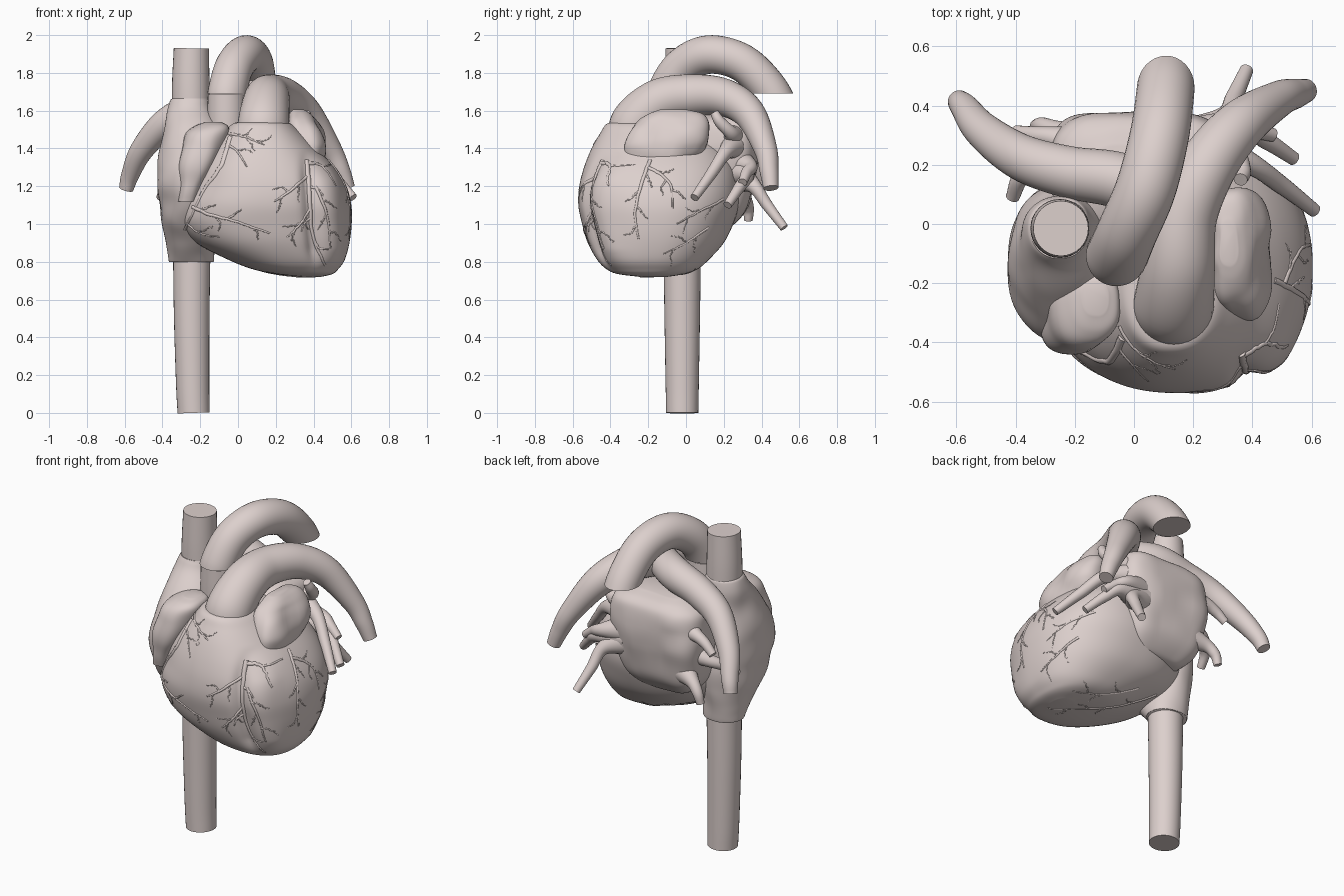
import bpy, bmesh, math, random
from mathutils import Vector, noise
from mathutils.bvhtree import BVHTree

if "Cube" in bpy.data.objects:
    bpy.data.objects.remove(bpy.data.objects["Cube"])

random.seed(4)
flesh = bpy.data.materials.new("pale_flesh")
flesh.diffuse_color = (.72, .63, .61, 1)
flesh.use_nodes = True
flesh.node_tree.nodes["Principled BSDF"].inputs["Base Color"].default_value = flesh.diffuse_color


def spline(rows, n):
    """Smooth samples through points of any dimension."""
    p = [Vector(r) for r in rows]
    p = [2 * p[0] - p[1]] + p + [2 * p[-1] - p[-2]]
    out = []
    for i in range(1, len(p) - 2):
        a, b, c, d = p[i - 1:i + 3]
        for k in range(n):
            t = k / n
            out.append(0.5 * (2 * b + (c - a) * t + (2 * a - 5 * b + 4 * c - d) * t * t
                              + (3 * b - a - 3 * c + d) * t ** 3))
    return out + [p[-2]]


def skin(rings):
    bm = bmesh.new()
    vs = [[bm.verts.new(c) for c in r] for r in rings]
    m = len(vs[0])
    for a, b in zip(vs, vs[1:]):
        for i in range(m):
            j = (i + 1) % m
            bm.faces.new((a[i], a[j], b[j], b[i]))
    return bm


def finish(bm, name, angle=50):
    bmesh.ops.holes_fill(bm, edges=[e for e in bm.edges if e.is_boundary], sides=0)
    bmesh.ops.recalc_face_normals(bm, faces=bm.faces)
    me = bpy.data.meshes.new(name)
    bm.to_mesh(me)
    bm.free()
    me.materials.append(flesh)
    ob = bpy.data.objects.new(name, me)
    bpy.context.collection.objects.link(ob)
    bpy.ops.object.select_all(action='DESELECT')
    ob.select_set(True)
    bpy.context.view_layer.objects.active = ob
    bpy.ops.object.shade_smooth_by_angle(angle=math.radians(angle))
    return ob


def tube_mesh(rows, sides=32, n=8):
    """Round tube along (x, y, z, radius) rows."""
    s = spline(rows, n)
    c = [v.to_3d() for v in s]
    rings, side, old = [], None, None
    for i, p in enumerate(c):
        t = (c[min(i + 1, len(c) - 1)] - c[max(i - 1, 0)]).normalized()
        side = t.orthogonal().normalized() if old is None else old.rotation_difference(t) @ side
        old, up = t, t.cross(side)
        rings.append([p + s[i][3] * (side * math.cos(a) + up * math.sin(a))
                      for a in (2 * math.pi * k / sides for k in range(sides))])
    return skin(rings)


def tube(name, rows, sides=32, n=8):
    return finish(tube_mesh(rows, sides, n), name)


def organ(name, rows, power=2.3, rough=0.0, sides=72, shape=None):
    """Stack of rounded sections given as (z, xmin, xmax, ymin, ymax)."""
    rings = []
    for z, x0, x1, y0, y1 in spline(rows, 7):
        ring = []
        for k in range(sides):
            a = 2 * math.pi * k / sides
            ca, sa = math.cos(a), math.sin(a)
            v = Vector(((x0 + x1) / 2 + (x1 - x0) / 2 * math.copysign(abs(ca) ** (2 / power), ca),
                        (y0 + y1) / 2 + (y1 - y0) / 2 * math.copysign(abs(sa) ** (2 / power), sa), z))
            out = Vector((ca, sa, 0))
            v += out * rough * noise.noise(v * 7)
            ring.append(v + out * shape(v) if shape else v)
        rings.append(ring)
    return finish(skin(rings), name)


# Ventricles, with the groove between the two chambers
def groove(v):
    gx = 0.37 + 0.08 * (1.3 - v.z)
    fade = max(0, min(1, (-v.y - 0.2) * 6)) * max(0, min(1, (1.4 - v.z) * 6, (v.z - 0.74) * 8))
    return fade * (-0.03 * math.exp(-((v.x - gx) / 0.035) ** 2)
                   + 0.02 * math.exp(-((v.x - gx - 0.1) / 0.06) ** 2))


ventricles = organ("ventricles", [
    (.72, .33, .44, -.24, -.10), (.735, .20, .50, -.36, -.01), (.76, .08, .53, -.42, .06),
    (.81, -.05, .565, -.47, .12), (.9, -.22, .59, -.52, .20), (1.0, -.30, .602, -.55, .25),
    (1.1, -.30, .60, -.57, .28), (1.2, -.26, .572, -.565, .28), (1.3, -.22, .51, -.54, .26),
    (1.4, -.15, .42, -.50, .20), (1.48, -.08, .34, -.455, .10), (1.53, -.03, .28, -.42, 0),
    (1.545, .03, .22, -.36, -.1)], shape=groove, sides=128)

# Atria and their ear-shaped pouches
right_atrium = organ("right_atrium", [
    (.80, -.36, -.135, -.12, .085), (.81, -.365, -.13, -.13, .09), (.9, -.38, -.12, -.21, .10),
    (1.0, -.405, -.12, -.30, .12), (1.1, -.415, -.10, -.36, .13), (1.2, -.428, -.08, -.40, .13),
    (1.3, -.425, -.06, -.39, .13), (1.4, -.41, -.05, -.34, .12), (1.5, -.39, -.08, -.25, .10),
    (1.6, -.375, -.13, -.16, .10), (1.65, -.362, -.145, -.125, .095), (1.665, -.35, -.15, -.115, .085)],
    power=2.1, rough=0.01)
organ("right_auricle", [
    (1.12, -.32, -.22, -.40, -.25), (1.2, -.32, -.18, -.43, -.2), (1.3, -.32, -.12, -.44, -.15),
    (1.4, -.30, -.075, -.43, -.15), (1.48, -.27, -.05, -.41, -.15), (1.52, -.22, -.055, -.37, -.16),
    (1.54, -.17, -.09, -.31, -.2)], power=2.5, rough=0.015, sides=40)
organ("left_atrium", [
    (.98, -.1, .10, .08, .20), (1.0, -.17, .17, .03, .26), (1.1, -.25, .25, -.05, .335),
    (1.25, -.28, .29, -.05, .365), (1.4, -.28, .31, -.05, .38), (1.5, -.27, .30, -.05, .37),
    (1.55, -.22, .27, 0, .33), (1.58, -.14, .2, .08, .26)], power=4, rough=0.012)
organ("left_auricle", [
    (1.31, .31, .41, -.335, -.22), (1.325, .29, .44, -.345, -.1), (1.355, .27, .46, -.345, .06),
    (1.42, .26, .465, -.335, .10), (1.5, .26, .445, -.31, .11), (1.55, .26, .41, -.26, .10),
    (1.585, .27, .37, -.19, .07), (1.605, .29, .34, -.13, .0)], power=2.6, rough=0.03, sides=40)

# Great veins
tube("lower_great_vein", [(-.235, -.02, 0, .085), (-.24, -.02, .15, .088), (-.245, -.02, .5, .094),
                          (-.245, -.02, .85, .099)])
tube("upper_great_vein", [(-.25, -.015, 1.6, .1), (-.25, -.015, 1.75, .099), (-.247, -.015, 1.93, .093)])

# Aorta: root, then arch cut level at its far end
tube("aorta_root", [(-.06, -.1, 1.4, .1), (-.06, -.1, 1.55, .102), (-.06, -.1, 1.685, .1)])
arch = tube_mesh([(-.065, -.11, 1.6, .104), (-.055, -.1, 1.7, .104), (-.02, -.02, 1.83, .102),
                  (.04, .12, 1.897, .102), (.085, .295, 1.855, .1), (.105, .437, 1.72, .098),
                  (.11, .52, 1.57, .095)])
bmesh.ops.bisect_plane(arch, geom=arch.verts[:] + arch.edges[:] + arch.faces[:],
                       plane_co=(0, 0, 1.69), plane_no=(0, 0, -1), clear_outer=True)
finish(arch, "aorta_arch")

# Lung arteries, and the collar the trunk rises from
tube("left_lung_artery", [
    (.13, -.27, 1.42, .135), (.135, -.265, 1.53, .136), (.15, -.14, 1.645, .124), (.17, .03, 1.68, .112),
    (.25, .2, 1.67, .1), (.36, .335, 1.585, .085), (.485, .42, 1.4, .062), (.545, .44, 1.28, .05),
    (.58, .45, 1.19, .04)])
tube("lung_artery_collar", [(.132, -.25, 1.4, .175), (.132, -.255, 1.48, .157), (.134, -.26, 1.515, .142)])
tube("right_lung_artery", [
    (.15, .03, 1.67, .09), (-.03, .14, 1.66, .095), (-.22, .175, 1.61, .088), (-.38, .225, 1.535, .078),
    (-.51, .315, 1.39, .062), (-.57, .39, 1.26, .048), (-.592, .415, 1.185, .038)])

# Lung veins
veins = {
    "left_lung_vein": [
        [(.2, .25, 1.46), (.33, .24, 1.48), (.365, .18, 1.54), (.36, .15, 1.59)],
        [(.2, .27, 1.42), (.38, .21, 1.38), (.5, .13, 1.26), (.61, .045, 1.14)],
        [(.2, .28, 1.27), (.37, .32, 1.25), (.45, .28, 1.19), (.54, .22, 1.1)],
        [(.2, .28, 1.25), (.31, .36, 1.2), (.34, .43, 1.1), (.38, .52, .98)],
        [(.2, .28, 1.32), (.33, .34, 1.3), (.4, .32, 1.27), (.47, .3, 1.22)]],
    "right_lung_vein": [
        [(-.15, .25, 1.42), (-.27, .29, 1.41), (-.34, .3, 1.38), (-.40, .31, 1.33)],
        [(-.15, .22, 1.28), (-.3, .22, 1.24), (-.38, .16, 1.2), (-.41, .09, 1.14)],
        [(-.15, .26, 1.17), (-.26, .31, 1.13), (-.31, .33, 1.08), (-.33, .33, 1.02)]]}
for name, paths in veins.items():
    for i, path in enumerate(paths):
        tube(f"{name}_{i + 1}", [(*p, r) for p, r in zip(path, (.085, .04, .03, .023))], 20)

# Coronary vessels: flat paths cast onto the heart surface, with crooked twigs
verts, polys = [], []
for ob in (ventricles, right_atrium):
    base = len(verts)
    verts += [v.co.copy() for v in ob.data.vertices]
    polys += [[base + i for i in p.vertices] for p in ob.data.polygons]
surface = BVHTree.FromPolygons(verts, polys)
views = {"front": lambda a, b: ((a, -2, b), (0, 1, 0)), "side": lambda a, b: ((2, a, b), (-1, 0, 0)),
         "below": lambda a, b: ((a, b, -1), (0, 0, 1))}


def vessel(name, view, pts, radius, twigs=0):
    flat = spline(pts, 6)
    rows = []
    for i, p in enumerate(flat):
        wob = Vector((random.uniform(-1, 1), random.uniform(-1, 1))) * (.005 if radius < .007 else .002)
        start, way = views[view](*(p + wob))
        hit, normal, _, _ = surface.ray_cast(Vector(start), Vector(way))
        if hit and (not rows or (hit - Vector(rows[-1][:3])).length < .12):
            r = radius * (1 - .6 * i / len(flat))
            rows.append((*(hit - normal * r * .4), r))
    if len(rows) > 2:
        tube(name, rows, 8, 2)
    for k in range(twigs):
        i = int(len(flat) * (k + 1) / (twigs + 1.2))
        d = (flat[min(i + 1, len(flat) - 1)] - flat[i - 1]).normalized()
        turn = random.uniform(.6, 1.0) * (-1) ** k
        d = Vector((d.x * math.cos(turn) - d.y * math.sin(turn), d.x * math.sin(turn) + d.y * math.cos(turn)))
        n = Vector((-d.y, d.x)) * random.uniform(-.02, .02)
        vessel(name + "_twig", view, [flat[i], flat[i] + d * .045 + n, flat[i] + d * .09], radius * .55)


vessels = [
    ("front", [(.365, 1.34), (.38, 1.13), (.395, .94), (.46, .78)], .016, 3),
    ("front", [(.365, 1.32), (.42, 1.32), (.47, 1.28), (.52, 1.2)], .013, 1),
    ("front", [(.38, 1.08), (.33, 1.0), (.26, .93)], .01, 3),
    ("front", [(.365, 1.25), (.27, 1.17), (.19, 1.12)], .01, 3),
    ("front", [(.41, 1.2), (.47, 1.05), (.49, .87)], .01, 3),
    ("front", [(-.04, 1.46), (-.09, 1.31), (-.18, 1.18), (-.28, .97)], .018, 0),
    ("front", [(-.05, 1.48), (.04, 1.46), (.14, 1.42)], .009, 3),
    ("front", [(-.05, 1.42), (0, 1.38), (.05, 1.3)], .008, 1),
    ("front", [(-.24, 1.09), (-.15, 1.05), (0, 1.01), (.17, .95)], .012, 4),
    ("front", [(-.27, 1.0), (-.2, .95), (-.1, .93)], .009, 1),
    ("side", [(-.19, 1.34), (-.24, 1.2), (-.27, 1.05), (-.25, .92)], .012, 4),
    ("side", [(-.2, 1.3), (-.13, 1.26), (-.08, 1.2), (-.07, 1.08)], .011, 3),
    ("side", [(.2, 1.13), (.08, 1.07), (-.05, 1.0)], .008, 3),
    ("side", [(.12, .98), (0, .9), (-.12, .84)], .008, 3),
    ("below", [(-.12, .05), (.1, -.05), (.28, -.15), (.42, -.25)], .012, 4),
    ("below", [(.05, .1), (.25, .03), (.42, -.03)], .009, 3)]
for i, (view, pts, radius, twigs) in enumerate(vessels):
    vessel(f"coronary_vessel_{i + 1}", view, pts, radius, twigs)
